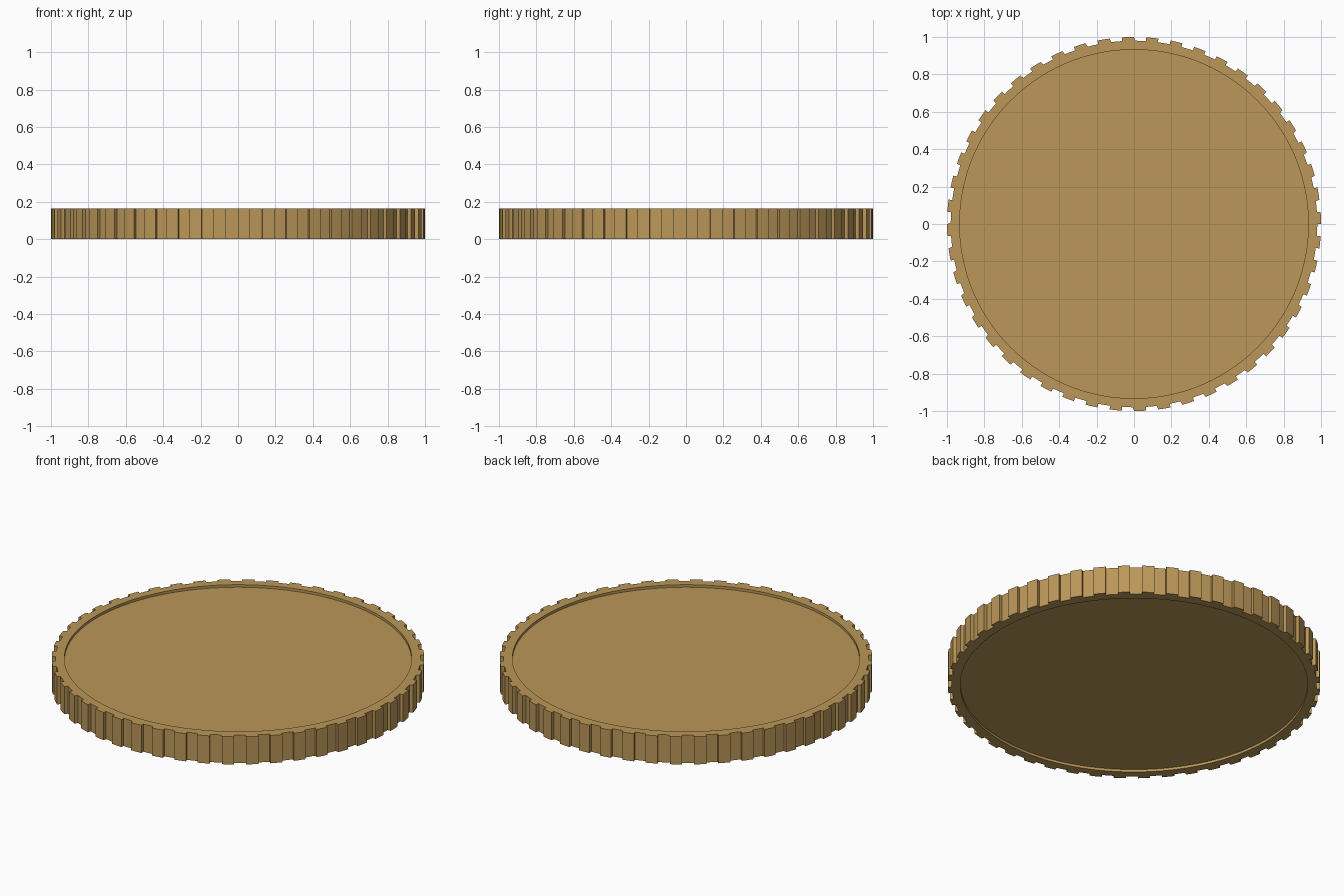
import bpy, bmesh, math

if "Cube" in bpy.data.objects:
    bpy.data.objects.remove(bpy.data.objects["Cube"])

TEETH, H, DEPTH = 48, 0.164, 0.015
R_OUT, R_GROOVE, R_FACE = 1.0, 0.98, 0.932
STEP = 2 * math.pi / TEETH

# Reeded outline: each tooth fills half a step, with radial walls
outline = []
for i in range(TEETH):
    for r, start in ((R_OUT, 0.0), (R_GROOVE, 0.5)):
        for k in range(3):
            outline.append((r, (i + start + k * 0.25) * STEP))

bm = bmesh.new()


def ring(radii_angles, z):
    return [bm.verts.new((r * math.cos(a), r * math.sin(a), z)) for r, a in radii_angles]


def bridge(a, b):
    n = len(a)
    for i in range(n):
        j = (i + 1) % n
        bm.faces.new((a[i], a[j], b[j], b[i]))


# Rim, recess wall and sunken face on both sides
inner = [(R_FACE, a) for _, a in outline]
# Nudge the doubled angles at tooth walls apart so inner quads stay valid
inner = [(R_FACE, i * 2 * math.pi / len(outline)) for i in range(len(outline))]
bottom_face = ring(inner, DEPTH)
bottom_lip = ring(inner, 0)
bottom_edge = ring(outline, 0)
top_edge = ring(outline, H)
top_lip = ring(inner, H)
top_face = ring(inner, H - DEPTH)
loops = [bottom_face, bottom_lip, bottom_edge, top_edge, top_lip, top_face]
for a, b in zip(loops, loops[1:]):
    bridge(a, b)
bm.faces.new(top_face)
bm.faces.new(bottom_face[::-1])
bmesh.ops.recalc_face_normals(bm, faces=bm.faces)

mesh = bpy.data.meshes.new("reeded_disc")
bm.to_mesh(mesh)
bm.free()
disc = bpy.data.objects.new("reeded_disc", mesh)
bpy.context.collection.objects.link(disc)

# Brass colour
mat = bpy.data.materials.new("brass")
mat.diffuse_color = (0.50, 0.31, 0.10, 1)
mat.use_nodes = True
mat.node_tree.nodes["Principled BSDF"].inputs["Base Color"].default_value = mat.diffuse_color
mesh.materials.append(mat)

bpy.context.view_layer.objects.active = disc
disc.select_set(True)
bpy.ops.object.shade_smooth_by_angle(angle=math.radians(30))
